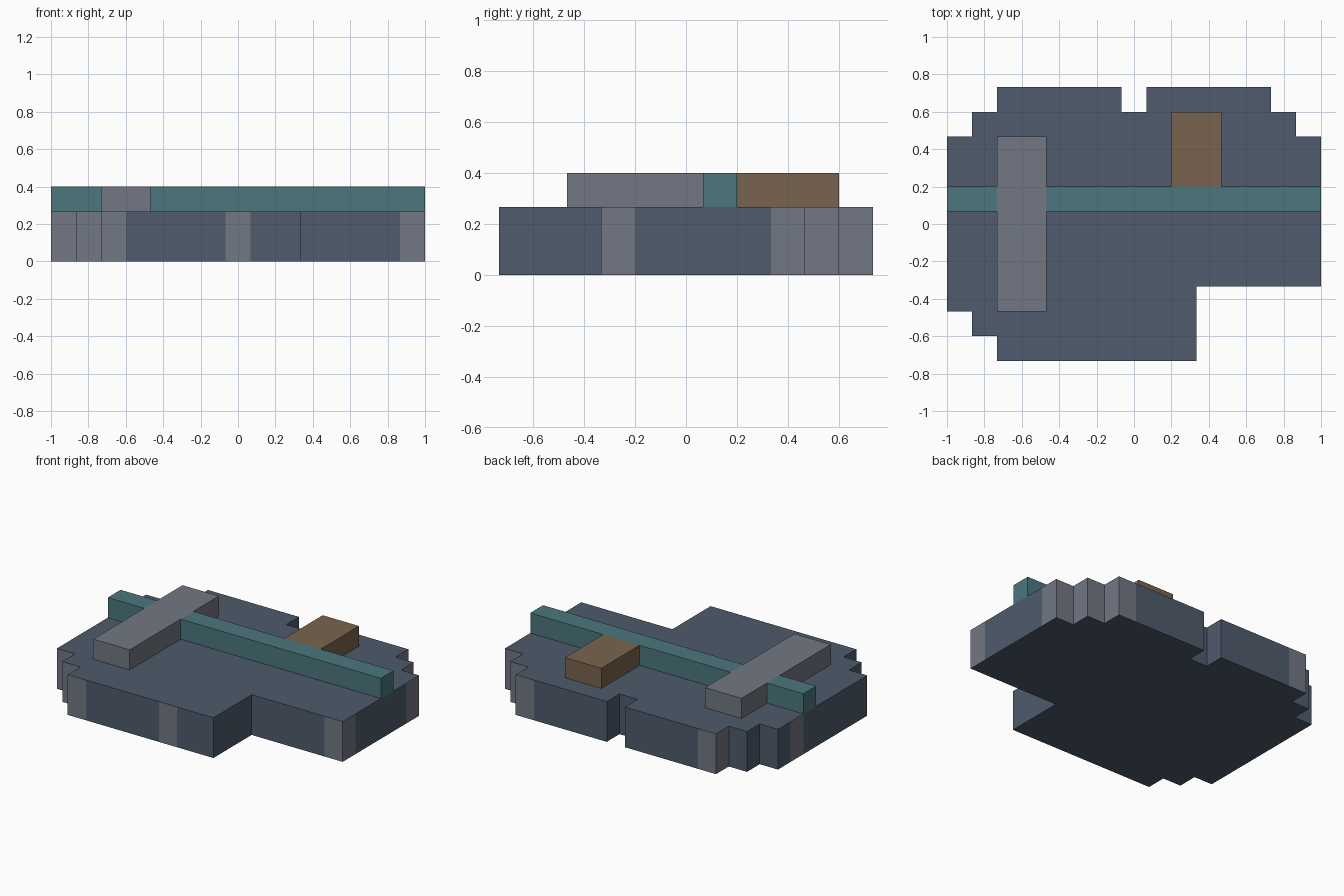
import bpy
import bmesh

if "Cube" in bpy.data.objects:
    bpy.data.objects.remove(bpy.data.objects["Cube"])

U = 1 / 15  # the whole model sits on this grid step


def srgb(hex_code):
    vals = [int(hex_code[i:i + 2], 16) / 255 for i in (0, 2, 4)]
    return [v / 12.92 if v <= 0.04045 else ((v + 0.055) / 1.055) ** 2.4 for v in vals] + [1]


def material(name, hex_code):
    m = bpy.data.materials.new(name)
    m.diffuse_color = srgb(hex_code)
    m.use_nodes = True
    m.node_tree.nodes["Principled BSDF"].inputs["Base Color"].default_value = m.diffuse_color
    return m


SLATE = material("slate blue", "4E5B6C")
GREY = material("light grey", "727783")
TEAL = material("teal", "4B777E")
BROWN = material("brown", "79644E")


def finish(bm, name, mats):
    me = bpy.data.meshes.new(name)
    bm.to_mesh(me)
    bm.free()
    for m in mats:
        me.materials.append(m)
    bpy.context.collection.objects.link(bpy.data.objects.new(name, me))


def block(name, x0, x1, y0, y1, mat, z0=4, z1=6):
    bm = bmesh.new()
    bmesh.ops.create_cube(bm, size=1)
    for v in bm.verts:
        v.co = ((x1 if v.co.x > 0 else x0) * U,
                (y1 if v.co.y > 0 else y0) * U,
                (z1 if v.co.z > 0 else z0) * U)
    finish(bm, name, [mat])


# Base slab: outline anticlockwise; third value 1 = grey wall starting at that point
OUTLINE = [
    (-15, -7, 1), (-13, -7, 0), (-13, -9, 1), (-11, -9, 0), (-11, -11, 1),
    (-9, -11, 0), (-1, -11, 1), (1, -11, 0), (5, -11, 0), (5, -5, 0),
    (13, -5, 1), (15, -5, 1), (15, -3, 0), (15, 5, 1), (15, 7, 1),
    (13, 7, 1), (13, 9, 1), (11, 9, 1), (11, 11, 1), (9, 11, 0),
    (1, 11, 0), (1, 9, 0), (-1, 9, 0), (-1, 11, 0), (-9, 11, 1),
    (-11, 11, 1), (-11, 9, 0), (-13, 9, 0), (-13, 7, 0), (-15, 7, 0),
    (-15, 5, 1), (-15, 3, 0),
]
bm = bmesh.new()
low = [bm.verts.new((x * U, y * U, 0)) for x, y, g in OUTLINE]
high = [bm.verts.new((x * U, y * U, 4 * U)) for x, y, g in OUTLINE]
bm.faces.new(low[::-1])
bm.faces.new(high)
for i, (x, y, grey) in enumerate(OUTLINE):
    j = (i + 1) % len(OUTLINE)
    bm.faces.new((low[i], low[j], high[j], high[i])).material_index = grey
finish(bm, "base_slab", [SLATE, GREY])

# Raised strips and block on top
block("cross_bar", -11, -7, -7, 7, GREY)
block("long_rail_left", -15, -11, 1, 3, TEAL)
block("long_rail_right", -7, 15, 1, 3, TEAL)
block("brown_block", 3, 7, 3, 9, BROWN)
